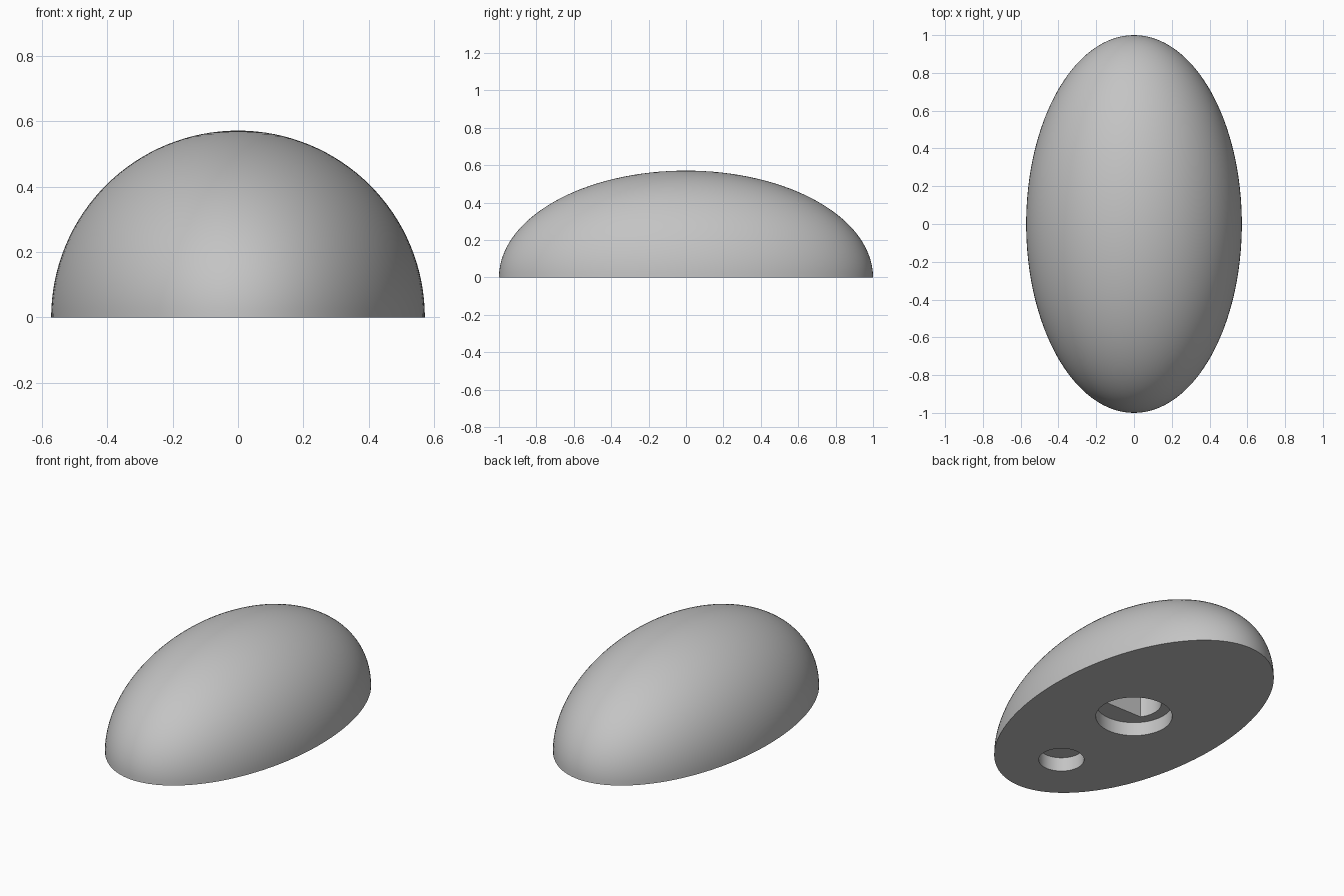
import bpy, bmesh, math

if "Cube" in bpy.data.objects:
    bpy.data.objects.remove(bpy.data.objects["Cube"], do_unlink=True)

grey = bpy.data.materials.new("light_grey")
grey.use_nodes = True
colour = (0.55, 0.55, 0.55, 1)
grey.diffuse_color = colour
grey.node_tree.nodes["Principled BSDF"].inputs["Base Color"].default_value = colour


def add_object(name, bm):
    bmesh.ops.recalc_face_normals(bm, faces=bm.faces)
    mesh = bpy.data.meshes.new(name)
    bm.to_mesh(mesh)
    bm.free()
    mesh.materials.append(grey)
    obj = bpy.data.objects.new(name, mesh)
    bpy.context.collection.objects.link(obj)
    return obj


def cut_pocket(body, name, y, radius, depth, flat=None):
    """Cut a round pocket upward from the base; flat trims it to a D shape."""
    bm = bmesh.new()
    start = math.asin(flat / radius) if flat is not None else -math.pi / 2
    sweep = math.pi - 2 * start
    steps = 64
    count = steps + 1 if flat is not None else steps
    ring = []
    for i in range(count):
        t = start + sweep * i / steps
        ring.append(bm.verts.new((radius * math.cos(t), y + radius * math.sin(t), -0.1)))
    face = bm.faces.new(ring)
    top = bmesh.ops.extrude_face_region(bm, geom=[face])["geom"]
    bmesh.ops.translate(bm, vec=(0, 0, depth + 0.1),
                        verts=[v for v in top if isinstance(v, bmesh.types.BMVert)])
    cutter = add_object(name, bm)
    cutter.hide_render = True
    mod = body.modifiers.new(name, "BOOLEAN")
    mod.operation = "DIFFERENCE"
    mod.solver = "EXACT"
    mod.object = cutter
    bpy.context.view_layer.objects.active = body
    bpy.ops.object.modifier_apply(modifier=mod.name)
    bpy.data.objects.remove(cutter, do_unlink=True)


# Half ellipsoid body with a flat base
bm = bmesh.new()
bmesh.ops.create_uvsphere(bm, u_segments=128, v_segments=64, radius=1)
cut = bmesh.ops.bisect_plane(bm, geom=bm.verts[:] + bm.edges[:] + bm.faces[:], dist=1e-5,
                             plane_co=(0, 0, 0), plane_no=(0, 0, 1), clear_inner=True)
bmesh.ops.holes_fill(bm, edges=[e for e in bm.edges if e.is_boundary], sides=0)
bmesh.ops.scale(bm, vec=(0.571, 1, 0.571), verts=bm.verts)
body = add_object("knob_body", bm)

# Central recess, D-shaped shaft socket and small front pocket
cut_pocket(body, "recess", 0, 0.2125, 0.083)
cut_pocket(body, "shaft_socket", 0, 0.152, 0.42, flat=-0.09)
cut_pocket(body, "front_pocket", -0.628, 0.126, 0.085)

# Smooth dome, crisp base and pocket edges
bpy.ops.object.select_all(action="DESELECT")
body.select_set(True)
bpy.context.view_layer.objects.active = body
bpy.ops.object.shade_smooth_by_angle(angle=math.radians(30))
